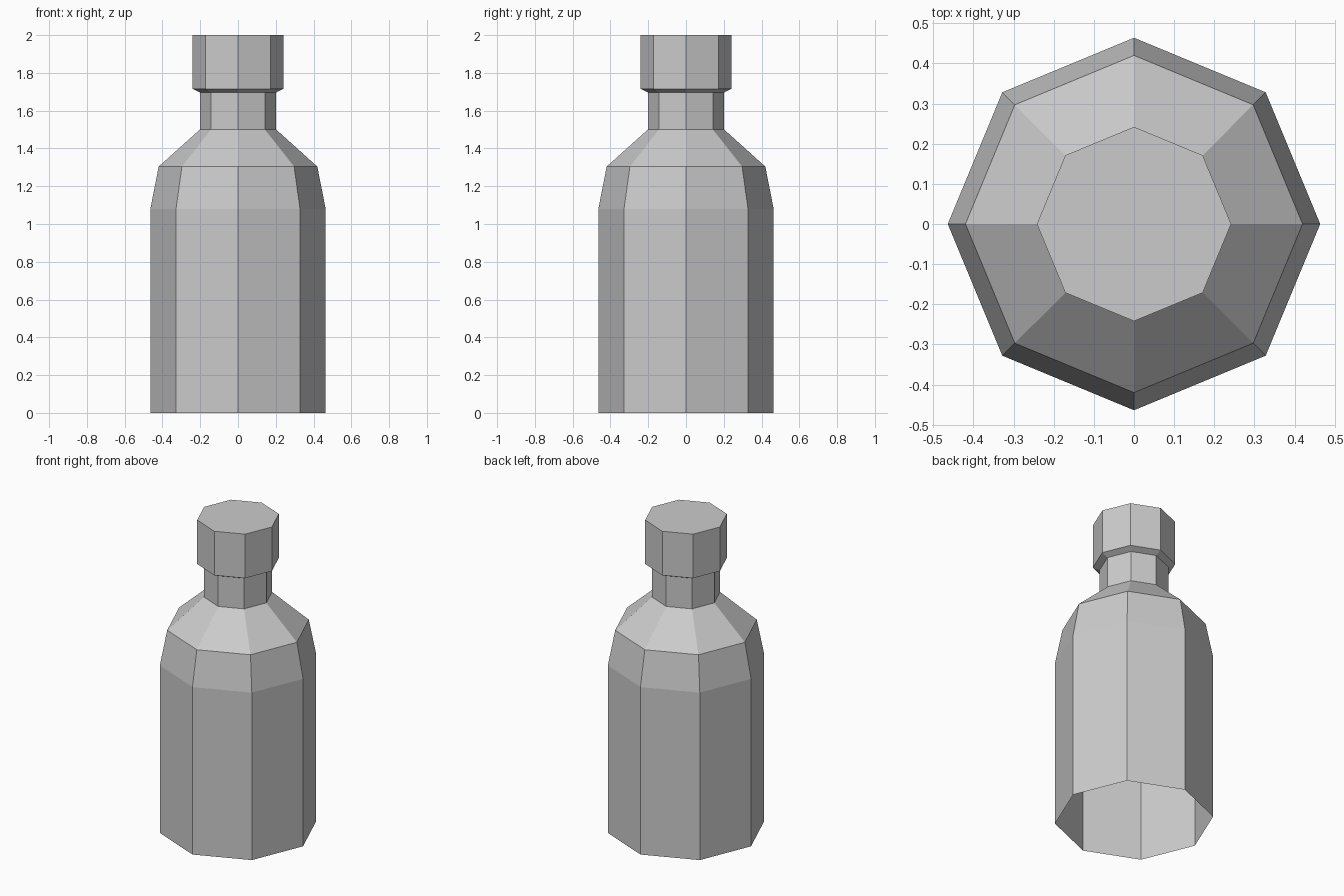
import bpy, bmesh, math

cube = bpy.data.objects.get("Cube")
if cube:
    bpy.data.objects.remove(cube, do_unlink=True)

SIDES = 8

grey = bpy.data.materials.new("plain grey")
grey.use_nodes = True
colour = (0.6, 0.6, 0.6, 1)
grey.diffuse_color = colour
grey.node_tree.nodes["Principled BSDF"].inputs["Base Color"].default_value = colour


def lathe(name, profile, close_top=False):
    """Turn (radius, height) pairs, listed bottom to top, into a faceted shell."""
    bm = bmesh.new()
    rings = []
    for r, z in profile:
        angles = [math.tau * i / SIDES for i in range(SIDES)]
        rings.append([bm.verts.new((r * math.cos(a), r * math.sin(a), z)) for a in angles])
    for low, high in zip(rings, rings[1:]):
        for i in range(SIDES):
            j = (i + 1) % SIDES
            bm.faces.new((low[i], low[j], high[j], high[i]))
    if close_top:
        bm.faces.new(rings[-1])
    mesh = bpy.data.meshes.new(name)
    bm.to_mesh(mesh)
    bm.free()
    mesh.materials.append(grey)
    obj = bpy.data.objects.new(name, mesh)
    bpy.context.collection.objects.link(obj)
    return obj


# Bottle shell, open underneath: straight wall, two shoulder slopes, neck
lathe("bottle_body", [(0.464, 0), (0.464, 1.08), (0.42, 1.304), (0.202, 1.5), (0.202, 1.697)])

# Cap with a sloped underside meeting the neck
lathe("bottle_cap", [(0.202, 1.697), (0.242, 1.716), (0.242, 2)], close_top=True)
